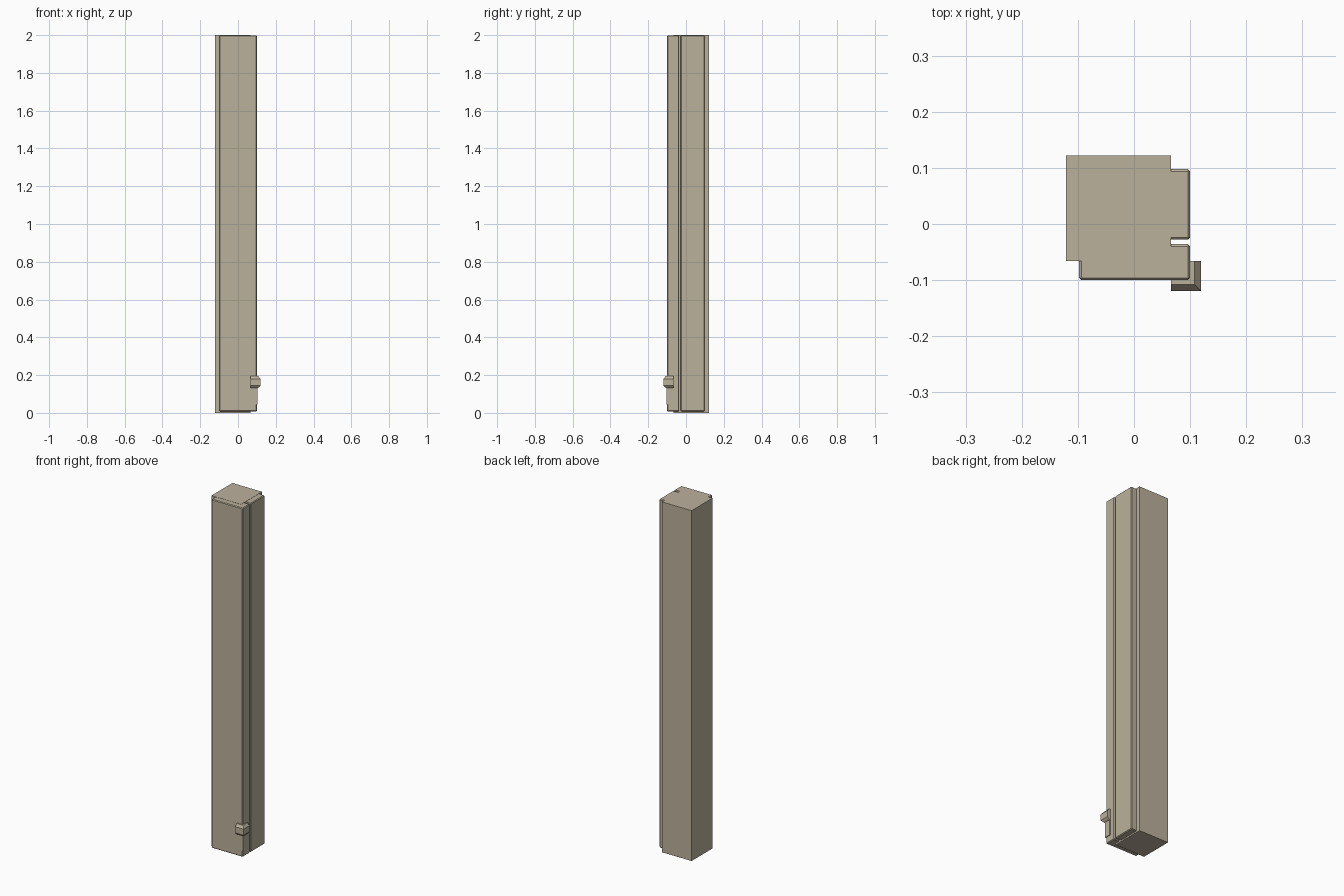
import bpy, bmesh

if "Cube" in bpy.data.objects:
    bpy.data.objects.remove(bpy.data.objects["Cube"])

stone = bpy.data.materials.new("warm_stone")
stone.diffuse_color = (0.50, 0.44, 0.335, 1)
stone.use_nodes = True
stone.node_tree.nodes["Principled BSDF"].inputs["Base Color"].default_value = stone.diffuse_color


def finish(bm, name):
    bmesh.ops.recalc_face_normals(bm, faces=bm.faces[:])
    mesh = bpy.data.meshes.new(name)
    bm.to_mesh(mesh)
    bm.free()
    mesh.materials.append(stone)
    obj = bpy.data.objects.new(name, mesh)
    bpy.context.collection.objects.link(obj)
    return obj


def extrude(name, outline, z0, z1, bevel=0.0):
    """Upright prism; only edges away from the core are bevelled."""
    bm = bmesh.new()
    face = bm.faces.new([bm.verts.new((x, y, z0)) for x, y in outline])
    new = bmesh.ops.extrude_face_region(bm, geom=[face])["geom"]
    for v in new:
        if isinstance(v, bmesh.types.BMVert):
            v.co.z = z1
    if bevel:
        edges = []
        for e in bm.edges:
            mid = (e.verts[0].co + e.verts[1].co) / 2
            if not (mid.x < 0.067 and mid.y > -0.067):
                edges.append(e)
        bmesh.ops.bevel(bm, geom=edges, offset=bevel, offset_type='OFFSET',
                        segments=1, profile=0.5, affect='EDGES')
    return finish(bm, name)


IN = 0.066          # face of the core
OUT = 0.10          # face of the boards

# Central square core
extrude("core", [(-0.121, -IN), (IN, -IN), (IN, 0.122), (-0.121, 0.122)], 0.0, 2.0)

# Corner board wrapping the front and part of the right side
extrude("corner_board", [(-0.098, -OUT), (OUT, -OUT), (OUT, -0.036),
                         (IN, -0.036), (IN, -IN), (-0.098, -IN)],
        0.008, 1.999, 0.004)

# Narrow board on the right side, past the groove
extrude("side_board", [(IN, -0.028), (OUT, -0.028), (OUT, 0.098), (IN, 0.098)],
        0.008, 1.999, 0.004)

# Corner trim: thin plate with a flared moulding, mitred around the corner
bm = bmesh.new()
rings = []
for reach, z in [(0.104, 0.045), (0.104, 0.132), (0.110, 0.135), (0.119, 0.145),
                 (0.119, 0.180), (0.108, 0.194)]:
    rings.append([bm.verts.new((x, y, z)) for x, y in
                  [(IN, -reach), (reach, -reach), (reach, -IN), (IN, -IN)]])
for low, high in zip(rings, rings[1:]):
    for i in range(4):
        j = (i + 1) % 4
        bm.faces.new([low[i], low[j], high[j], high[i]])
bm.faces.new(rings[0])
bm.faces.new(rings[-1])
finish(bm, "corner_trim")
